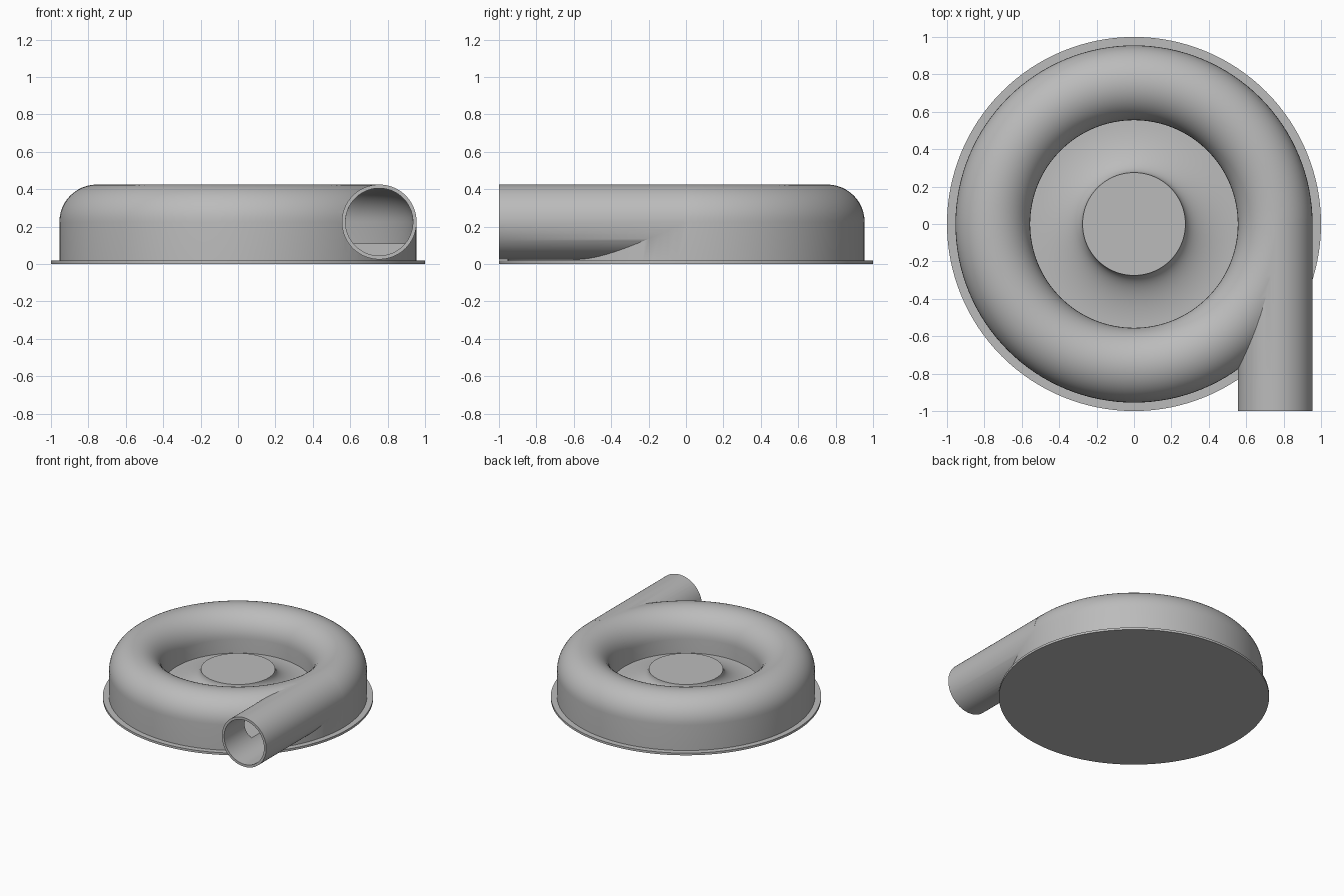
import bpy, bmesh, math
from mathutils import Matrix

if "Cube" in bpy.data.objects:
    bpy.data.objects.remove(bpy.data.objects["Cube"], do_unlink=True)

metal = bpy.data.materials.new("cast_grey_metal")
metal.use_nodes = True
grey = (0.5, 0.5, 0.5, 1)
metal.diffuse_color = grey
metal.node_tree.nodes["Principled BSDF"].inputs["Base Color"].default_value = grey

RING = 0.755     # radius of the scroll centre line
TUBE = 0.2       # outer tube radius
BORE = 0.18      # inner tube radius
AXIS = 0.225     # height of the tube centre
FLOOR = 0.11     # height of the inner floor


def finish(bm, name):
    bmesh.ops.recalc_face_normals(bm, faces=bm.faces)
    mesh = bpy.data.meshes.new(name)
    bm.to_mesh(mesh)
    bm.free()
    obj = bpy.data.objects.new(name, mesh)
    bpy.context.collection.objects.link(obj)
    mesh.materials.append(metal)
    return obj


def revolve(name, profile, closed=False, steps=128):
    """Spin an (r, z) profile around the z axis."""
    bm = bmesh.new()
    verts = [bm.verts.new((r, 0, z)) for r, z in profile]
    edges = [bm.edges.new(pair) for pair in zip(verts, verts[1:])]
    if closed:
        edges.append(bm.edges.new((verts[-1], verts[0])))
    bmesh.ops.spin(bm, geom=verts + edges, cent=(0, 0, 0), axis=(0, 0, 1),
                   angle=math.tau, steps=steps, use_merge=True)
    bmesh.ops.remove_doubles(bm, verts=bm.verts, dist=1e-5)
    return finish(bm, name)


def arch(radius, bottom):
    """Section with straight sides and a half-round top."""
    points = [(RING + radius, bottom)]
    for i in range(25):
        a = math.pi * i / 24
        points.append((RING + radius * math.cos(a), AXIS + radius * math.sin(a)))
    return points + [(RING - radius, bottom)]


def tube(name, radius, front, back):
    """Cylinder lying along y on the outlet axis."""
    bm = bmesh.new()
    place = Matrix.Translation((RING, (front + back) / 2, AXIS)) @ Matrix.Rotation(math.pi / 2, 4, "X")
    bmesh.ops.create_cone(bm, cap_ends=True, segments=96, radius1=radius,
                          radius2=radius, depth=back - front, matrix=place)
    return finish(bm, name)


def combine(target, other, operation):
    mod = target.modifiers.new(operation, "BOOLEAN")
    mod.operation = operation
    mod.solver = "EXACT"
    mod.object = other
    bpy.context.view_layer.objects.active = target
    bpy.ops.object.modifier_apply(modifier=mod.name)
    bpy.data.objects.remove(other, do_unlink=True)


# Scroll housing joined to its tangent outlet, then hollowed out
housing = revolve("scroll_housing", arch(TUBE, 0.008), closed=True)
combine(housing, tube("outlet_pipe", TUBE, -1, -0.01), "UNION")
combine(housing, revolve("channel_cutter", arch(BORE, FLOOR), closed=True), "DIFFERENCE")
combine(housing, tube("bore_cutter", BORE, -1.1, -0.01), "DIFFERENCE")

# Central hub with a flat top and a concave flare down to the floor
hub_r, hub_top, flare = 0.275, 0.24, 0.285
profile = [(0, hub_top)]
for i in range(17):
    a = math.pi / 2 * i / 16
    profile.append((hub_r + flare * (1 - math.cos(a)),
                    hub_top - (hub_top - FLOOR) * math.sin(a)))
profile += [(hub_r + flare, 0.008), (0, 0.008)]
hub = revolve("flared_hub", profile)

# Thin round mounting plate
plate = revolve("base_plate", [(0, 0), (1, 0), (1, 0.018), (0, 0.018)])

# Smooth curved surfaces, keep rims crisp
bpy.ops.object.select_all(action="DESELECT")
for obj in (housing, hub, plate):
    obj.select_set(True)
bpy.context.view_layer.objects.active = housing
bpy.ops.object.shade_smooth_by_angle(angle=math.radians(30))
